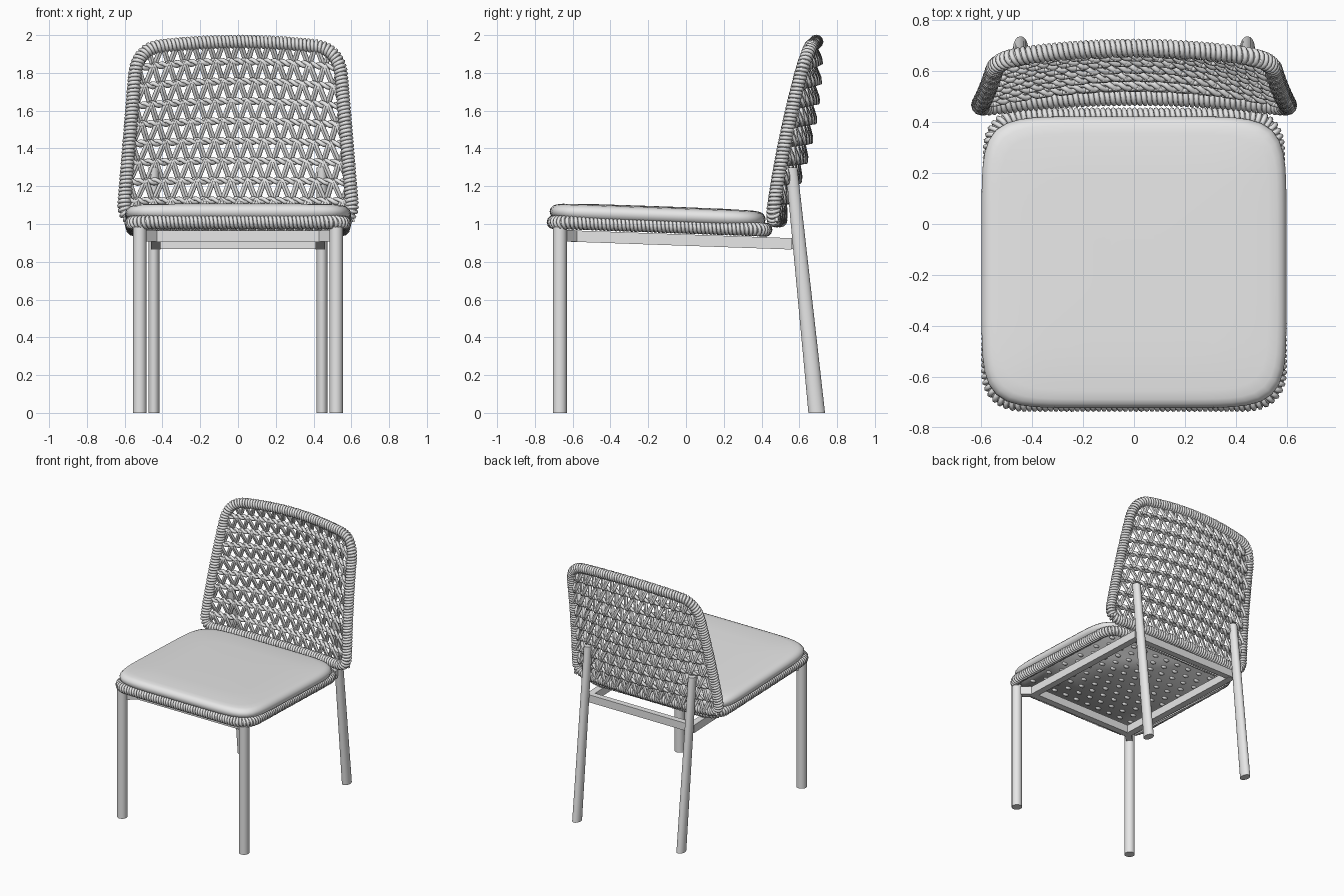
import bpy, bmesh, math
from mathutils import Vector, Matrix

cube = bpy.data.objects.get("Cube")
if cube:
    bpy.data.objects.remove(cube, do_unlink=True)

# One light grey for the whole chair
GREY = bpy.data.materials.new("light_grey")
GREY.use_nodes = True
GREY.diffuse_color = (0.8, 0.8, 0.8, 1)
GREY.node_tree.nodes["Principled BSDF"].inputs["Base Color"].default_value = (0.8, 0.8, 0.8, 1)


def add_object(name, mesh, smooth=True):
    obj = bpy.data.objects.new(name, mesh)
    bpy.context.collection.objects.link(obj)
    mesh.materials.clear()
    mesh.materials.append(GREY)
    if smooth:
        mesh.shade_smooth()
    return obj


def from_bmesh(name, bm, smooth=True):
    bmesh.ops.recalc_face_normals(bm, faces=bm.faces)
    mesh = bpy.data.meshes.new(name)
    bm.to_mesh(mesh)
    bm.free()
    return add_object(name, mesh, smooth)


def ropes(name, paths, radius, cyclic=False, detail=1):
    """Round strands along point lists, turned into one mesh."""
    curve = bpy.data.curves.new(name + "_path", "CURVE")
    curve.dimensions = "3D"
    curve.bevel_depth = radius
    curve.bevel_resolution = detail
    curve.use_fill_caps = not cyclic
    for path in paths:
        spline = curve.splines.new("POLY")
        spline.points.add(len(path) - 1)
        for point, co in zip(spline.points, path):
            point.co = (*co, 1)
        spline.use_cyclic_u = cyclic
    temp = bpy.data.objects.new(name + "_path", curve)
    bpy.context.collection.objects.link(temp)
    graph = bpy.context.evaluated_depsgraph_get()
    mesh = bpy.data.meshes.new_from_object(temp.evaluated_get(graph))
    bpy.data.objects.remove(temp, do_unlink=True)
    return add_object(name, mesh)


def rounded_loop(corners, radii):
    """Closed 2D loop with curved corners, finely divided."""
    corners = [Vector(c) for c in corners]
    ends = []
    for i, c in enumerate(corners):
        before = (corners[i - 1] - c).normalized() * radii[i]
        after = (corners[(i + 1) % len(corners)] - c).normalized() * radii[i]
        ends.append((c + before, c, c + after))
    pts = []
    for i, (a, c, b) in enumerate(ends):
        for k in range(13):
            t = k / 12
            pts.append(a * (1 - t) ** 2 + c * (2 * t * (1 - t)) + b * t * t)
        following = ends[(i + 1) % len(ends)][0]
        pts += [b.lerp(following, k / 30) for k in range(1, 30)]
    return pts


def resample(path, count):
    """Evenly spaced points along a closed 3D loop."""
    lengths = [(path[(i + 1) % len(path)] - p).length for i, p in enumerate(path)]
    step = sum(lengths) / count
    out, i, passed = [], 0, 0.0
    for k in range(count):
        while i < len(path) - 1 and passed + lengths[i] < k * step:
            passed += lengths[i]
            i += 1
        t = (k * step - passed) / max(lengths[i], 1e-9)
        out.append(path[i].lerp(path[(i + 1) % len(path)], min(t, 1)))
    return out


def wrapped_rim(name, path, axis, turns):
    """Core tube with a rope coiled round it."""
    per_turn = 12
    pts = resample(path, turns * per_turn)
    coil = []
    for i, p in enumerate(pts):
        tangent = (pts[(i + 1) % len(pts)] - pts[i - 1]).normalized()
        side = (axis - tangent * axis.dot(tangent)).normalized()
        up = tangent.cross(side)
        a = math.tau * i / per_turn
        coil.append(p + (side * math.cos(a) + up * math.sin(a)) * 0.027)
    ropes(name + "_core", [pts[::per_turn]], 0.027, True, 2)
    ropes(name + "_wrap", [coil], 0.0105, True)


def tilt(y):
    return -0.036 * (y + 0.7)


# Seat rim, wrapped in rope
rim = rounded_loop([(-0.565, -0.7), (0.565, -0.7), (0.555, 0.42), (-0.555, 0.42)], [0.13] * 4)
wrapped_rim("seat_rim", [Vector((x, y, 1.01 + tilt(y))) for x, y in rim], Vector((0, 0, 1)), 205)


def superellipse_pad(name, rings, half_x, half_y, power=7):
    """Rounded square pad from (scale, height) rings."""
    bm = bmesh.new()
    loops = []
    for scale, z in rings:
        loop = []
        for k in range(96):
            a = math.tau * k / 96
            c, s = math.cos(a), math.sin(a)
            r = scale / (abs(c) ** power + abs(s) ** power) ** (1 / power)
            y = -0.15 + half_y * r * s
            loop.append(bm.verts.new((half_x * r * c, y, z + tilt(y))))
        loops.append(loop)
    for low, high in zip(loops, loops[1:]):
        for k in range(96):
            n = (k + 1) % 96
            bm.faces.new((low[k], low[n], high[n], high[k]))
    bm.faces.new(loops[0])
    bm.faces.new(loops[-1])
    return from_bmesh(name, bm)


# Cushion
superellipse_pad("seat_cushion",
                 [(0.9, 1.025), (0.96, 1.03), (0.99, 1.045), (1, 1.065), (0.993, 1.082),
                  (0.97, 1.097), (0.94, 1.104), (0.88, 1.109), (0.6, 1.113), (0.2, 1.114)],
                 0.598, 0.572)

# Webbing under the cushion, with staggered knots
superellipse_pad("seat_webbing", [(0.94, 0.998), (0.945, 1.005), (0.94, 1.024)], 0.59, 0.58)
bm = bmesh.new()
for row in range(12):
    for col in range(10):
        x = (col - 4.5) * 0.1 + (0.025 if row % 2 else -0.025)
        y = -0.63 + row * 0.087
        place = Matrix.Translation((x, y, 0.998 + tilt(y))) @ Matrix.Diagonal((1.4, 1, 0.9, 1))
        bmesh.ops.create_icosphere(bm, subdivisions=2, radius=0.016, matrix=place)
from_bmesh("seat_webbing_knots", bm)


# Curved backrest surface: u runs across, v runs up
def back(u, v, depth=0.0):
    middle = 0.50 + 0.41 * v - 0.22 * v * v
    edge = 0.455 + 0.12 * v + 0.07 * v * v
    return Vector((u * (0.61 - 0.075 * v), middle - (middle - edge) * u * u + depth,
                   1.02 + 0.905 * v + 0.04 * v * (1 - u * u)))


outline = rounded_loop([(-0.6, 0), (0.6, 0), (0.6, 0.9), (-0.6, 0.9)], [0.09, 0.09, 0.14, 0.14])
wrapped_rim("backrest_rim", [back(x / 0.6, z / 0.9) for x, z in outline], Vector((0, 1, 0)), 195)

# Backrest weave: twisted pairs across, zigzags between them
ROWS, WAVES, STEPS = 9, 13, 8
pairs, zigzags = [], []
for row in range(1, ROWS):
    for strand in (0, math.pi):
        path = []
        for k in range(157):
            a = k * 0.55 + strand
            path.append(back(k / 78 - 1, row / ROWS + 0.011 * math.sin(a), 0.011 * math.cos(a)))
        pairs.append(path)
for row in range(ROWS):
    for shift in (0, 0.14):
        path = []
        for k in range(WAVES * STEPS + 1):
            phase = (k / STEPS + 0.5 * (row % 2)) % 1
            rise = 1 - abs(2 * phase - 1)
            u = (2 * (k / STEPS + shift) / WAVES - 1) * 0.985
            depth = 0.02 * math.cos(math.tau * phase) + 0.006
            path.append(back(min(u, 1), (row - 0.08 + 1.16 * rise) / ROWS, depth))
        zigzags.append(path)
ropes("backrest_cross_ropes", pairs, 0.0115)
ropes("backrest_zigzag_ropes", zigzags, 0.0095)


# Legs
def leg(name, bottom, top, radii_bottom, radii_top):
    bm = bmesh.new()
    rings = []
    for centre, (rx, ry) in ((bottom, radii_bottom), (top, radii_top)):
        rings.append([bm.verts.new((centre[0] + rx * math.cos(math.tau * k / 32),
                                    centre[1] + ry * math.sin(math.tau * k / 32), centre[2]))
                      for k in range(32)])
    for k in range(32):
        n = (k + 1) % 32
        bm.faces.new((rings[0][k], rings[0][n], rings[1][n], rings[1][k]))
    bm.faces.new(rings[0])
    bm.faces.new(rings[1])
    obj = from_bmesh(name, bm)
    for face in obj.data.polygons:
        face.use_smooth = len(face.vertices) == 4


# Straight bars of the under-seat frame
def bar(name, start, end, width, height):
    start, end = Vector(start), Vector(end)
    along = (end - start).normalized()
    side = along.cross(Vector((0, 0, 1))).normalized()
    turn = Matrix((along, side, along.cross(side))).transposed().to_4x4()
    size = Matrix.Diagonal(((end - start).length, width, height, 1))
    bm = bmesh.new()
    bmesh.ops.create_cube(bm, size=1, matrix=Matrix.Translation((start + end) / 2) @ turn @ size)
    from_bmesh(name, bm, False)


for word, s in (("left", 1), ("right", -1)):
    leg(f"front_leg_{word}", (s * 0.52, -0.668, 0), (s * 0.52, -0.668, 0.985), (0.036, 0.037), (0.036, 0.037))
    leg(f"rear_leg_{word}", (s * 0.445, 0.692, 0), (s * 0.445, 0.558, 1.3), (0.029, 0.044), (0.029, 0.031))
    bar(f"side_rail_{word}", (s * 0.435, -0.6, 0.936), (s * 0.435, 0.56, 0.895), 0.05, 0.06)
    bar(f"corner_brace_{word}", (s * 0.52, -0.665, 0.939), (s * 0.43, -0.58, 0.936), 0.045, 0.06)
    bar(f"rim_post_{word}", (s * 0.435, 0.385, 0.92), (s * 0.435, 0.425, 0.918), 0.03, 0.07)
bar("front_rail", (-0.45, -0.585, 0.936), (0.45, -0.585, 0.936), 0.05, 0.06)
bar("rear_rail", (-0.445, 0.545, 0.897), (0.445, 0.545, 0.897), 0.045, 0.058)
